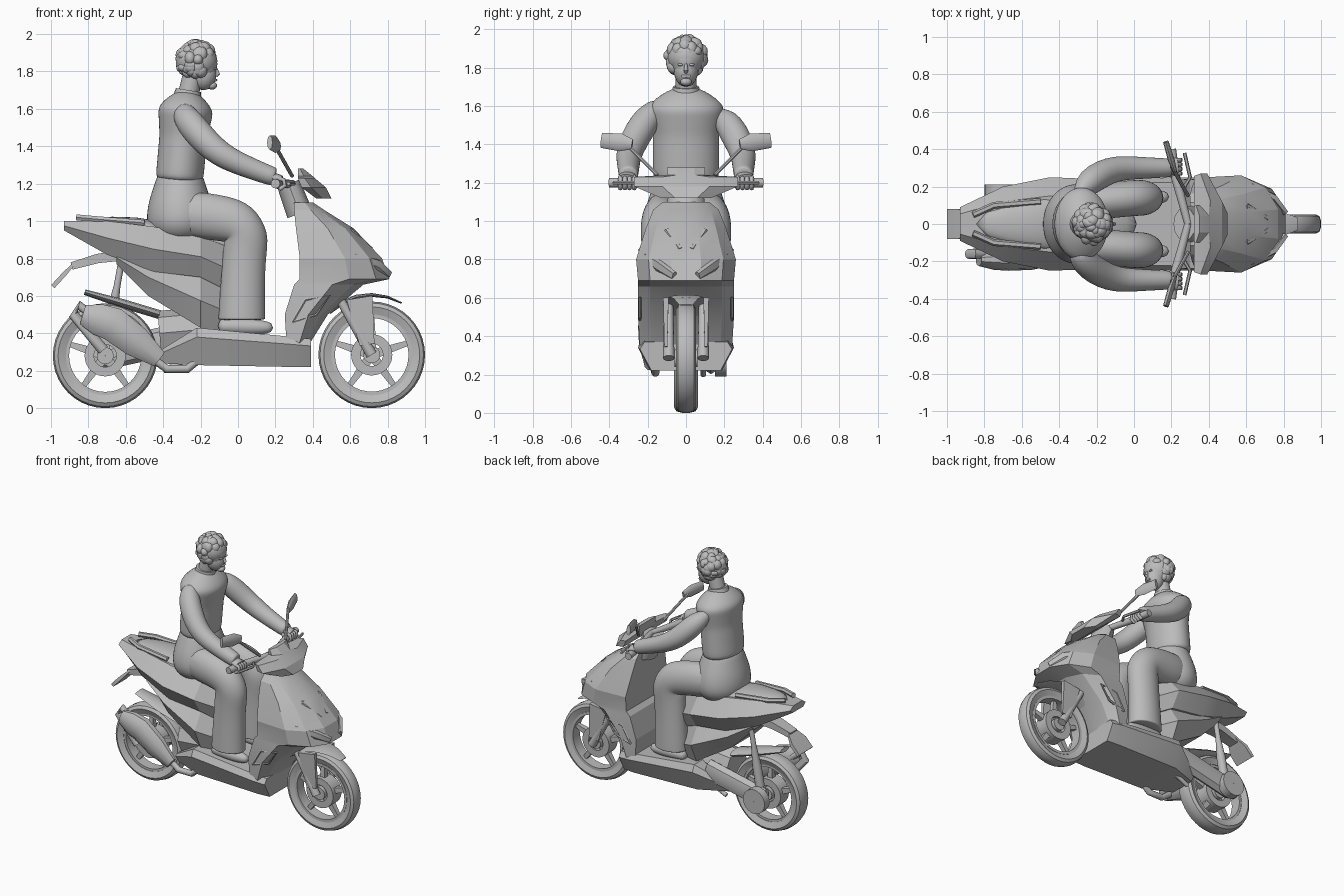
import bpy, bmesh, math, random
from mathutils import Vector, Matrix

random.seed(4)
cube = bpy.data.objects.get("Cube")
if cube:
    bpy.data.objects.remove(cube)

grey = bpy.data.materials.new("plain_grey")
grey.use_nodes = True
grey.diffuse_color = (.5, .5, .5, 1)
grey.node_tree.nodes["Principled BSDF"].inputs["Base Color"].default_value = grey.diffuse_color


def finish(name, bm, angle=35, subsurf=0):
    bmesh.ops.recalc_face_normals(bm, faces=bm.faces)
    mesh = bpy.data.meshes.new(name)
    bm.to_mesh(mesh)
    bm.free()
    mesh.materials.append(grey)
    mesh.polygons.foreach_set("use_smooth", [True] * len(mesh.polygons))
    obj = bpy.data.objects.new(name, mesh)
    bpy.context.collection.objects.link(obj)
    if subsurf:
        modifier = obj.modifiers.new("smooth", "SUBSURF")
        modifier.levels = modifier.render_levels = subsurf
    else:
        mesh.set_sharp_from_angle(angle=math.radians(angle))


def skin(bm, rings, closed=False):
    rows = [[bm.verts.new(point) for point in ring] for ring in rings]
    pairs = list(zip(rows, rows[1:]))
    if closed:
        pairs.append((rows[-1], rows[0]))
    else:
        bm.faces.new(rows[0])
        bm.faces.new(rows[-1])
    for a, b in pairs:
        for i in range(len(a)):
            j = (i + 1) % len(a)
            bm.faces.new((a[i], a[j], b[j], b[i]))


def sample(values, t):
    f = t * (len(values) - 1)
    i = min(int(f), max(len(values) - 2, 0))
    following = values[min(i + 1, len(values) - 1)]
    return values[i] + (following - values[i]) * (f - i)


def add_sweep(bm, path, sizes, tall=1, sides=12, y=0, mirror=1):
    """Elliptical rings along a path; points are (x, z) at a fixed y, or (x, y, z)."""
    path = [Vector((p[0], mirror * (p[1] if len(p) == 3 else y), p[-1])) for p in path]
    count = max(len(path), len(sizes))
    points = [sample(path, i / (count - 1)) for i in range(count)]
    turn = math.pi / 4 if sides == 4 else 0
    rings = []
    for i, point in enumerate(points):
        ahead = (points[min(i + 1, count - 1)] - points[max(i - 1, 0)]).normalized()
        guide = Vector((1, 0, 0)) if abs(ahead.y) > .85 else Vector((0, 1, 0))
        across = (guide - ahead * guide.dot(ahead)).normalized()
        up = ahead.cross(across) * tall
        size = sample(sizes, i / (count - 1)) / math.cos(turn)
        angles = [math.tau * j / sides + turn for j in range(sides)]
        rings.append([point + (across * math.cos(a) + up * math.sin(a)) * size for a in angles])
    skin(bm, rings)


def sweep(name, path, sizes, angle=35, subsurf=0, **shape):
    bm = bmesh.new()
    add_sweep(bm, path, sizes, **shape)
    finish(name, bm, angle, subsurf)


def pair(name, path, sizes, **options):
    sweep("front_side_" + name, path, sizes, mirror=-1, **options)
    sweep("back_side_" + name, path, sizes, mirror=1, **options)


def shell(name, axis, outline, rows):
    """Angular mirrored body; rows are (position, start, end, half width) scaling one outline."""
    rings = []
    for position, start, end, width in rows:
        half = [(start + (end - start) * t, width * w) for t, w in outline]
        ring = half + [(c, -w) for c, w in reversed(half)]
        rings.append([(position, w, c) if axis == "x" else (c, w, position) for c, w in ring])
    bm = bmesh.new()
    skin(bm, rings)
    finish(name, bm, angle=20)


def lathe(name, outline, centre, steps=40):
    rings = []
    for i in range(steps):
        a = math.tau * i / steps
        rings.append([centre + Vector((r * math.cos(a), y, r * math.sin(a))) for r, y in outline])
    bm = bmesh.new()
    skin(bm, rings, closed=True)
    finish(name, bm)


def blobs(name, items):
    bm = bmesh.new()
    for centre, size in items:
        place = Matrix.Translation(centre) @ Matrix.Diagonal((*size, 1))
        bmesh.ops.create_uvsphere(bm, u_segments=16, v_segments=10, radius=1, matrix=place)
    finish(name, bm, angle=80)


def drum(outer, inner, width):
    return [(outer, width), (inner, width), (inner, -width), (outer, -width)]


def wheel(label, centre, radius, width):
    half = [(.75, .7), (.9, 1), (.97, .8), (1, .3)]
    outline = half + [(r, -w) for r, w in reversed(half)]
    lathe(label + "_tyre", [(r * radius, w * width) for r, w in outline], centre)
    lathe(label + "_rim", drum(radius * .76, radius * .69, .04), centre)
    lathe(label + "_hub", drum(.045, .001, .06), centre)
    lathe(label + "_brake_disc", drum(.11, .06, .05), centre)
    bm = bmesh.new()
    for i in range(5):
        a = math.tau * i / 5 + math.pi / 2
        spoke = Vector((math.cos(a), 0, math.sin(a))) * radius
        add_sweep(bm, [centre + spoke * .1, centre + spoke * .72], [.025, .014], sides=4)
    finish(label + "_spokes", bm)


# Wheels
steering_hub = Vector((.715, 0, .285))
drive_hub = Vector((-.71, 0, .28))
wheel("steering", steering_hub, steering_hub.z, .052)
wheel("drive", drive_hub, drive_hub.z, .062)

# Fork and steering mudguard
pair("fork_leg", [(.5, .66), steering_hub.xz], [.022, .03], y=.09)
pair("mudguard_skirt", [(.65, .59), (.69, .34)], [.014, .008], tall=5, sides=4, y=.105)
arch = [math.radians(a) for a in range(60, 136, 15)]
arch = [steering_hub + Vector((math.cos(a), 0, math.sin(a))) * .32 for a in arch]
sweep("steering_mudguard", arch, [.035, .08, .11, .08], tall=.12, sides=8)

# Leg shield and nose cowl
shell("nose_cowl", "z", [(0, .95), (.55, 1), (.85, .75), (1, .3)], [
    (1.1, .3, .4, .12), (1.06, .3, .46, .17), (.96, .31, .62, .21), (.8, .33, .77, .26),
    (.69, .33, .81, .25), (.66, .3, .67, .25), (.5, .25, .48, .25), (.34, .26, .38, .24)])
pair("headlight", [(.8, .06, .71), (.74, .14, .76), (.62, .21, .81)], [.02, .025, .015], tall=1.6, sides=6)
vent = [(.29, .46), (.36, .58), (.49, .6), (.42, .5), (.29, .46)]
pair("vent_frame", vent, [.008], sides=6, y=.24)
pair("nose_intake", [(.6, .1, .95), (.71, .03, .85)], [.015], sides=6)
sweep("intake_bar", [(.6, -.1, .95), (.6, .1, .95)], [.015], sides=6)

# Floorboard, seat body and tail
shell("floorboard", "x", [(0, .9), (.25, 1), (1, .75)], [
    (-.43, .3, .24, .13), (-.22, .43, .23, .24), (.3, .38, .22, .25), (.39, .37, .22, .24)])
seat_outline = [(0, .6), (.5, 1), (1, .7)]
shell("tail_body", "x", seat_outline, [
    (-.93, 1, .95, .09), (-.7, 1, .82, .2), (-.45, .97, .73, .25), (-.2, .92, .7, .24), (0, .84, .6, .1)])
shell("lower_body", "x", seat_outline, [
    (-.65, .84, .77, .16), (-.48, .8, .6, .2), (-.2, .72, .43, .23), (0, .6, .38, .1)])
sweep("seat", [(-.86, 1), (-.5, .98), (-.45, .94), (-.1, .9), (.02, .83)], [.07, .14, .15, .12, .05],
      tall=.35, subsurf=1)
pair("grab_rail", [(-.86, .05, 1.02), (-.75, .1, 1.01), (-.5, .12, .99)], [.018], sides=6)
sweep("plate_bracket", [(-.6, .82), (-.75, .8), (-.89, .76)], [.06, .04], tall=.5, sides=4)
sweep("rear_plate", [(-.87, .78), (-.99, .65)], [.04, .08, .08], tall=.15, sides=4)
sweep("drive_mudguard", [(-.82, .62), (-.42, .5)], [.05, .08, .08], tall=.3, sides=8)

# Engine, suspension and exhaust
sweep("engine_block", [(-.2, .42), (-.42, .4)], [.12], sides=8)
sweep("drive_case", [(-.28, .38), (-.74, .28)], [.05], tall=1.6, sides=8, y=.13)
lathe("drive_cover", drum(.09, .001, .03), drive_hub + Vector((0, .18, 0)), 20)
sweep("shock_absorber", [(-.62, .8), (-.7, .36)], [.018, .018, .032, .032], y=.12)
sweep("exhaust_canister", [(-.83, .5), (-.67, .45), (-.42, .26)], [.035, .055, .06, .055, .03],
      tall=1.6, sides=10, y=-.19)
sweep("exhaust_pipe", [(-.45, .26), (-.38, .21), (-.27, .21), (-.2, .27)], [.022], y=-.16)
sweep("exhaust_tip", [(-.72, .31), (-.88, .5), (-.85, .55), (-.76, .48)], [.03, .022], y=-.16)
sweep("stand", [(-.25, .27), (-.4, .2)], [.015], y=.09)

# Handlebar, screen and mirrors
sweep("steering_neck", [(.33, 1.04), (.27, 1.2)], [.1, .09], tall=.7)
shell("handlebar_cowl", "z", [(0, .95), (.4, 1), (1, .45)], [
    (1.12, .42, .5, .13), (1.18, .34, .47, .27), (1.23, .32, .41, .27), (1.24, .32, .4, .1), (1.28, .32, .35, .1)])
pair("handlebar", [(.29, 0, 1.2), (.22, .26, 1.2), (.2, .4, 1.2)], [.02, .025, .025])
pair("brake_lever", [(.27, .2, 1.2), (.3, .25, 1.2), (.27, .38, 1.2)], [.01], sides=6)
pair("mirror_stem", [(.29, .15, 1.24), (.2, .31, 1.4)], [.01], sides=8)
pair("mirror_head", [(.22, .28, 1.4), (.2, .34, 1.41), (.17, .44, 1.42)], [.01, .018, .015], tall=2.6, sides=8)

# Rider clothes
sweep("trouser_hips", [(-.31, .88), (-.31, 1.28)], [.14, .22, .225, .205, .17, .14], tall=.83, subsurf=2)
sweep("sweater", [(-.315, 1.2), (-.27, 1.7)],
      [.17, .18, .18, .18, .18, .18, .19, .2, .21, .15, .06], tall=.74, subsurf=2)
sweep("collar", [(-.275, 1.64), (-.265, 1.7)], [.08, .068], sides=20)
sweep("neck", [(-.27, 1.66), (-.24, 1.78)], [.055])
pair("sleeve", [(-.3, .12, 1.59), (-.28, .2, 1.55), (-.13, .3, 1.37), (.02, .3, 1.3), (.18, .3, 1.24),
                (.2, .3, 1.235)], [.07, .085, .075, .062, .053, .05], subsurf=2)
pair("trouser_leg", [(-.38, .1, 1.05), (-.1, .13, 1.02), (.01, .14, .99), (.05, .14, .92), (.03, .14, .8),
                     (.02, .14, .5), (.02, .14, .48), (.02, .14, .47)],
     [.1, .1, .1, .1, .09, .1, .1, .1], tall=1.3, subsurf=2)
pair("shoe", [(-.11, .44), (.19, .43)], [.04, .042, .045, .045, .04, .025], subsurf=1, y=.145)

# Hands closed around the grips
for mirror, label in ((-1, "front_side_hand"), (1, "back_side_hand")):
    bm = bmesh.new()
    add_sweep(bm, [(.15, .3, 1.25), (.23, .31, 1.22)], [.035, .045, .045], tall=.55, mirror=mirror)
    for i in range(4):
        knuckle = [(.21, 1.23), (.245, 1.22), (.25, 1.19), (.22, 1.17)]
        add_sweep(bm, knuckle, [.012], sides=8, y=.27 + i * .024, mirror=mirror)
    add_sweep(bm, [(.18, .27, 1.23), (.22, .25, 1.18)], [.013], sides=8, mirror=mirror)
    finish(label, bm, angle=60)

# Head and face
blobs("head", [((-.21, 0, 1.84), (.1, .083, .105)), ((-.185, 0, 1.785), (.07, .064, .085)),
               ((-.14, 0, 1.725), (.028, .03, .022))])
sweep("nose", [(-.118, 1.82), (-.108, 1.785), (-.118, 1.775)], [.006, .012, .009])
sweep("lips", [(-.125, -.022, 1.754), (-.117, 0, 1.754), (-.125, .022, 1.754)], [.007])
blobs("eyes", [((-.122, y, 1.815), (.01, .014, .007)) for y in (-.03, .03)])

# Wavy hair, leaving the face open
crown = Vector((-.22, 0, 1.855))
curls = [(crown, (.11, .1, .1))]
while len(curls) < 90:
    way = Vector([random.gauss(0, 1) for _ in "xyz"]).normalized()
    over_face = way.x > .25 and way.z < .3
    if not over_face and way.z > -.85:
        curls.append((crown + way * .08, [random.uniform(.025, .042) for _ in "xyz"]))
blobs("hair", curls)
